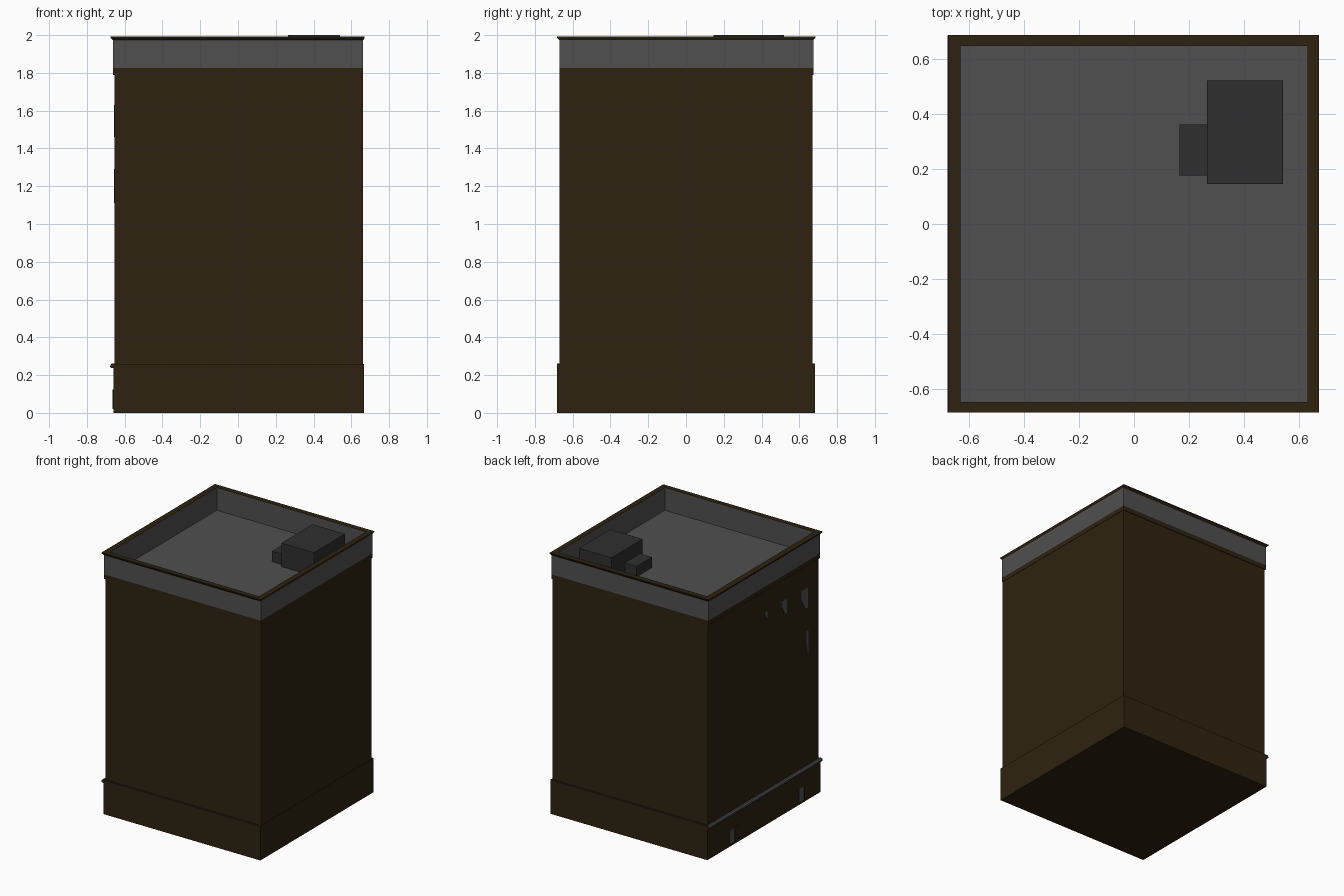
import bpy, bmesh, math

if "Cube" in bpy.data.objects:
    bpy.data.objects.remove(bpy.data.objects["Cube"])


def material(name, rgb):
    m = bpy.data.materials.new(name)
    m.diffuse_color = (*rgb, 1)
    m.use_nodes = True
    m.node_tree.nodes["Principled BSDF"].inputs["Base Color"].default_value = m.diffuse_color
    return m


BROWN = material("dark_brown_brick", (0.027, 0.0165, 0.0052))
GREY = material("grey_concrete", (0.08, 0.08, 0.08))
DARK = material("dark_metal", (0.028, 0.028, 0.028))


def finish(name, bm, mats):
    bmesh.ops.recalc_face_normals(bm, faces=bm.faces)
    me = bpy.data.meshes.new(name)
    bm.to_mesh(me)
    bm.free()
    for m in mats:
        me.materials.append(m)
    ob = bpy.data.objects.new(name, me)
    bpy.context.collection.objects.link(ob)
    return ob


def loft(name, rings, mats, seg_mats, bottom=0, top=0):
    """Stack of rectangles (x0, x1, y0, y1, z) joined by side faces."""
    bm = bmesh.new()
    loops = []
    for x0, x1, y0, y1, z in rings:
        loops.append([bm.verts.new((x, y, z)) for x, y in
                      ((x0, y0), (x1, y0), (x1, y1), (x0, y1))])
    for a, b, mi in zip(loops, loops[1:], seg_mats):
        for i in range(4):
            j = (i + 1) % 4
            bm.faces.new((a[i], a[j], b[j], b[i])).material_index = mi
    bm.faces.new(loops[0][::-1]).material_index = bottom
    bm.faces.new(loops[-1]).material_index = top
    return finish(name, bm, mats)


def box(name, x0, x1, y0, y1, z0, z1, mat):
    return loft(name, [(x0, x1, y0, y1, z0), (x0, x1, y0, y1, z1)], [mat], [0])


def extrude_x(name, outline, x0, x1, mat):
    """Flat (y, z) outline made into a plate between x0 and x1."""
    bm = bmesh.new()
    a = [bm.verts.new((x0, y, z)) for y, z in outline]
    b = [bm.verts.new((x1, y, z)) for y, z in outline]
    bm.faces.new(a)
    bm.faces.new(b[::-1])
    n = len(a)
    for i in range(n):
        j = (i + 1) % n
        bm.faces.new((a[i], a[j], b[j], b[i]))
    return finish(name, bm, [mat])


# Main body and the slightly wider base
box("body", -0.653, 0.661, -0.669, 0.669, 0.2, 1.81, BROWN)
box("base", -0.659, 0.667, -0.683, 0.683, 0, 0.26, BROWN)

# Parapet: brown lip, grey band, flared brown cap, sunken grey roof
band = (-0.661, 0.663, -0.671, 0.674)
cap = (-0.675, 0.671, -0.683, 0.686)
inner = (-0.63, 0.63, -0.645, 0.645)
loft("parapet_and_roof",
     [(*band, 1.79), (*band, 1.825), (*band, 1.973), (*cap, 1.986),
      (*cap, 1.993), (*inner, 1.993), (*inner, 1.82)],
     [BROWN, GREY], [0, 1, 0, 0, 0, 1], 0, 1)

# Rooftop machinery
box("roof_unit", 0.265, 0.54, 0.145, 0.52, 1.815, 2.0, DARK)
box("roof_unit_duct", 0.165, 0.265, 0.175, 0.36, 1.815, 1.90, DARK)

# Ledge above the ground floor on the left side: grey face, brown ends
bm = bmesh.new()
prof = [(-0.655, 0.238), (-0.672, 0.238), (-0.677, 0.245),
        (-0.675, 0.255), (-0.667, 0.262), (-0.655, 0.262)]
ends = [[bm.verts.new((x, y, z)) for x, z in prof] for y in (-0.683, 0.683)]
for e in ends:
    bm.faces.new(e).material_index = 1
for i in range(len(prof)):
    j = (i + 1) % len(prof)
    bm.faces.new((ends[0][i], ends[0][j], ends[1][j], ends[1][i]))
finish("ledge", bm, [GREY, BROWN])

# Window panes just breaking through the left wall: (y, half width, bottom, top)
panes = [(-0.49, 0.042, 1.46, 1.62), (-0.25, 0.028, 1.515, 1.63),
         (-0.03, 0.015, 1.565, 1.63), (-0.525, 0.016, 1.11, 1.29)]
for k, (y, w, z0, z1) in enumerate(panes):
    extrude_x(f"window_{k + 1}",
              [(y + w, z1), (y - w, z1), (y - w, z0),
               (y - w * 0.2, z0 + 0.01), (y + w, z0 + 0.6 * (z1 - z0))],
              -0.657, -0.65, GREY)

# Ground floor openings on the left side
for k, y in enumerate((0.36, -0.48)):
    box(f"door_pane_{k + 1}", -0.662, -0.65, y, y + 0.055, 0.02, 0.125, GREY)
    box(f"door_frame_{k + 1}", -0.664, -0.65, y - 0.06, y, 0.02, 0.125, BROWN)
